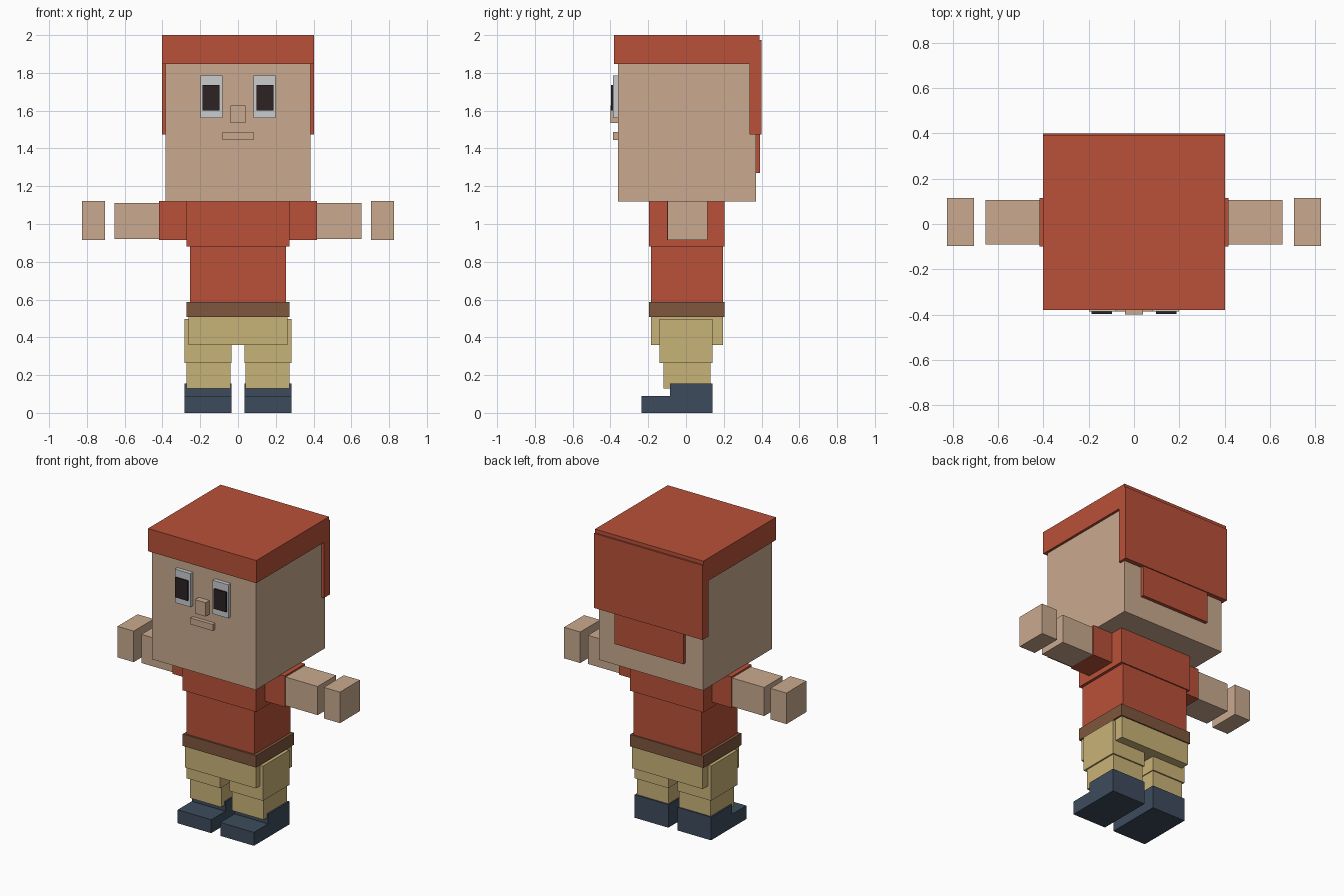
import bpy

if "Cube" in bpy.data.objects:
    bpy.data.objects.remove(bpy.data.objects["Cube"])


def material(name, rgb):
    """Flat colour from 8-bit sRGB values."""
    lin = [((c / 255 + 0.055) / 1.055) ** 2.4 for c in rgb]
    m = bpy.data.materials.new(name)
    m.diffuse_color = (*lin, 1)
    m.use_nodes = True
    m.node_tree.nodes["Principled BSDF"].inputs["Base Color"].default_value = m.diffuse_color
    return m


RED = material("red", (185, 81, 57))
SKIN = material("skin", (202, 170, 143))
KHAKI = material("khaki", (201, 179, 119))
BROWN = material("belt brown", (127, 87, 61))
NAVY = material("shoe navy", (61, 75, 93))
WHITE = material("eye white", (202, 204, 206))
BLACK = material("pupil black", (45, 35, 35))


def box(name, mat, x, y, z):
    """Box spanning the given (min, max) range on each axis."""
    bpy.ops.mesh.primitive_cube_add(size=1)
    ob = bpy.context.object
    ob.name = name
    spans = (x, y, z)
    for v in ob.data.vertices:
        v.co = [s[0] if c < 0 else s[1] for c, s in zip(v.co, spans)]
    ob.data.materials.append(mat)
    return ob


def pair(name, mat, x, y, z):
    """Matching boxes on the right (+x) and left (-x)."""
    box(name + "_right", mat, x, y, z)
    box(name + "_left", mat, (-x[1], -x[0]), y, z)


def centred(half):
    return (-half, half)


# Head and hair
box("head", SKIN, centred(0.385), (-0.36, 0.37), (1.12, 1.86))
box("hair_cap", RED, centred(0.402), (-0.38, 0.39), (1.848, 2.0))
box("hair_back", RED, centred(0.402), (0.335, 0.40), (1.475, 1.975))
box("hair_nape", RED, centred(0.255), (0.36, 0.393), (1.27, 1.50))

# Face
pair("eye", WHITE, (0.082, 0.198), (-0.386, -0.355), (1.56, 1.785))
pair("pupil", BLACK, (0.097, 0.188), (-0.397, -0.38), (1.602, 1.735))
box("nose", SKIN, centred(0.04), (-0.40, -0.355), (1.535, 1.628))
box("mouth", SKIN, centred(0.083), (-0.386, -0.355), (1.445, 1.488))

# Torso and belt
box("chest", RED, centred(0.272), (-0.197, 0.205), (0.88, 1.119))
box("waist", RED, centred(0.253), (-0.185, 0.197), (0.58, 0.89))
box("belt", BROWN, centred(0.272), (-0.197, 0.205), (0.507, 0.587))

# Arms, with the hands set apart from the forearms
pair("sleeve", RED, (0.26, 0.417), (-0.10, 0.115), (0.915, 1.123))
pair("forearm", SKIN, (0.41, 0.654), (-0.09, 0.106), (0.92, 1.112))
pair("hand", SKIN, (0.705, 0.825), (-0.098, 0.114), (0.915, 1.123))

# Trousers
box("hips", KHAKI, centred(0.262), (-0.185, 0.197), (0.36, 0.508))
pair("thigh", KHAKI, (0.034, 0.283), (-0.14, 0.139), (0.265, 0.498))
pair("shin", KHAKI, (0.04, 0.273), (-0.12, 0.13), (0.128, 0.27))

# Shoes
pair("shoe_heel", NAVY, (0.034, 0.283), (-0.085, 0.139), (0.0, 0.155))
pair("shoe_toe", NAVY, (0.034, 0.283), (-0.235, -0.085), (0.0, 0.09))
